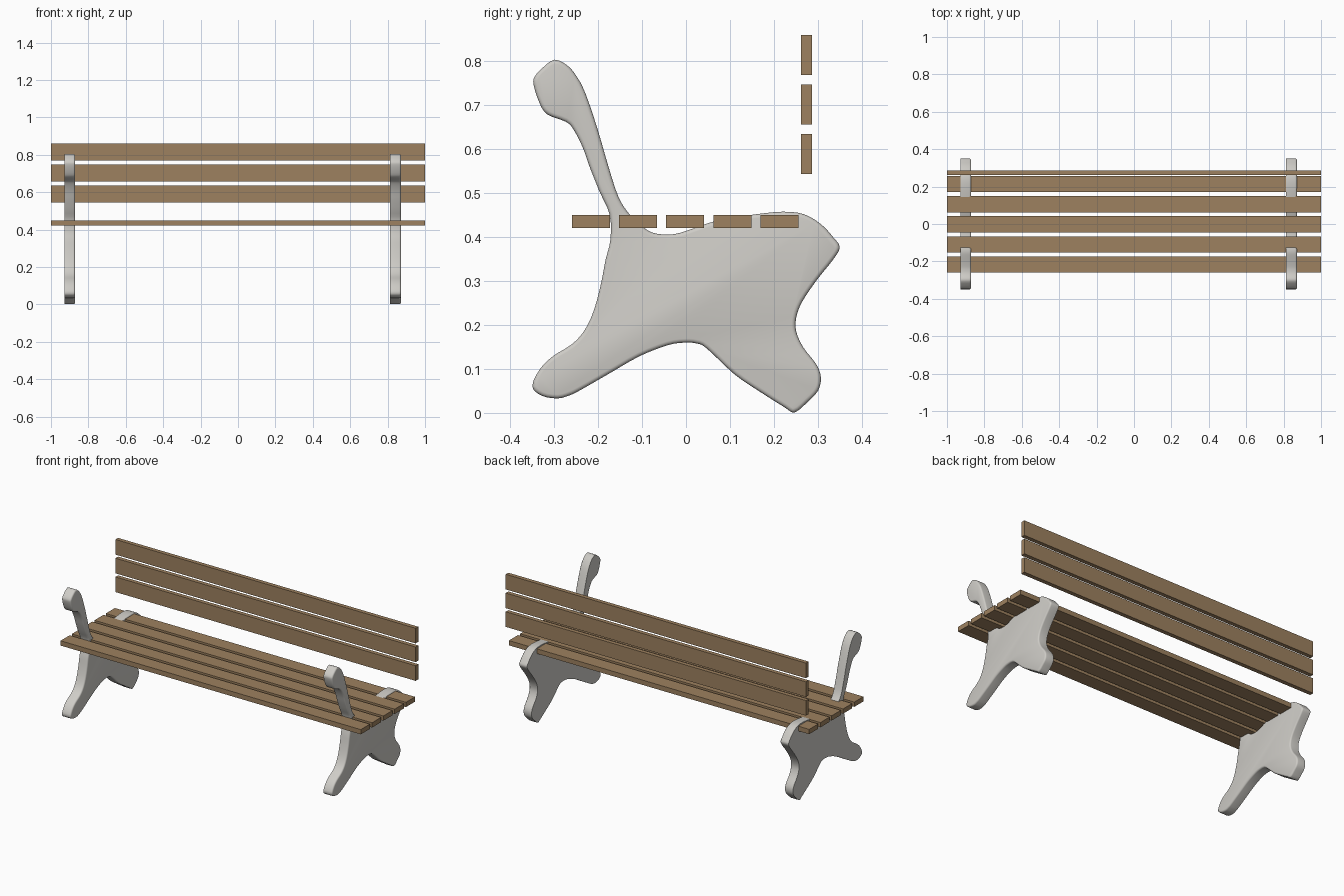
import bpy, bmesh
from mathutils import Vector

if "Cube" in bpy.data.objects:
    bpy.data.objects.remove(bpy.data.objects["Cube"])


def material(name, rgb):
    m = bpy.data.materials.new(name)
    m.diffuse_color = (*rgb, 1)
    m.use_nodes = True
    m.node_tree.nodes["Principled BSDF"].inputs["Base Color"].default_value = m.diffuse_color
    return m


wood = material("brown wood", (0.34, 0.22, 0.115))
stone = material("pale grey cast", (0.62, 0.605, 0.57))

# Side frame outline (y, z): handle, seat rest, back foot, arch, front foot
OUTLINE = [
    (-.299, .804), (-.269, .79), (-.247, .763), (-.228, .725), (-.201, .645),
    (-.176, .559), (-.153, .49), (-.126, .449), (-.094, .42), (-.067, .408),
    (-.026, .407), (.02, .421), (.065, .436), (.144, .45), (.219, .458),
    (.269, .452), (.308, .429), (.335, .4), (.35, .377), (.335, .349),
    (.299, .304), (.265, .254), (.251, .217), (.251, .185), (.267, .149),
    (.297, .11), (.307, .081), (.301, .051), (.276, .024), (.247, .001),
    (.224, .013), (.167, .049), (.11, .088), (.047, .147), (.024, .158),
    (-.003, .16), (-.042, .154), (-.106, .129), (-.174, .09), (-.242, .051),
    (-.265, .04), (-.292, .033), (-.328, .039), (-.35, .06), (-.333, .099),
    (-.303, .129), (-.26, .156), (-.231, .188), (-.21, .233), (-.194, .292),
    (-.183, .349), (-.172, .395), (-.174, .452), (-.197, .504), (-.219, .559),
    (-.235, .604), (-.256, .645), (-.274, .663), (-.315, .679), (-.333, .704),
    (-.347, .747), (-.344, .766), (-.326, .786),
]


def smooth_loop(points, steps=3):
    """Closed Catmull-Rom curve through the points."""
    p = [Vector(q) for q in points]
    n, out = len(p), []
    for i in range(n):
        a, b, c, d = p[i - 1], p[i], p[(i + 1) % n], p[(i + 2) % n]
        for k in range(steps):
            t = k / steps
            out.append(0.5 * (2 * b + (c - a) * t + (2 * a - 5 * b + 4 * c - d) * t**2
                              + (3 * b - a - 3 * c + d) * t**3))
    return out


def finish(bm, name, mat):
    bmesh.ops.recalc_face_normals(bm, faces=bm.faces)
    me = bpy.data.meshes.new(name)
    bm.to_mesh(me)
    bm.free()
    me.materials.append(mat)
    ob = bpy.data.objects.new(name, me)
    bpy.context.collection.objects.link(ob)
    return ob


def slat(name, y0, y1, z0, z1):
    bm = bmesh.new()
    bmesh.ops.create_cube(bm, size=1)
    for v in bm.verts:
        v.co = (v.co.x * 2, y0 + (v.co.y + .5) * (y1 - y0), z0 + (v.co.z + .5) * (z1 - z0))
    finish(bm, name, wood)


def side_frame(name, x0, x1):
    bm = bmesh.new()
    face = bm.faces.new([bm.verts.new((x0, q.x, q.y)) for q in smooth_loop(OUTLINE)])
    ext = bmesh.ops.extrude_face_region(bm, geom=[face], use_keep_orig=True)["geom"]
    bmesh.ops.translate(bm, vec=(x1 - x0, 0, 0),
                        verts=[g for g in ext if isinstance(g, bmesh.types.BMVert)])
    # soft rim on the +x face only, the other face stays crisp
    rim = [e for e in bm.edges if all(v.co.x > x1 - 1e-4 for v in e.verts)]
    bmesh.ops.bevel(bm, geom=rim, offset=0.009, segments=3, profile=0.5,
                    affect='EDGES', clamp_overlap=True)
    ob = finish(bm, name, stone)
    bpy.ops.object.select_all(action='DESELECT')
    ob.select_set(True)
    bpy.context.view_layer.objects.active = ob
    bpy.ops.object.shade_smooth_by_angle(angle=0.7)


# Cast side frames
side_frame("left_side_frame", -0.928, -0.871)
side_frame("right_side_frame", 0.814, 0.871)

# Seat slats
for i in range(5):
    y = -0.26 + i * 0.1075
    slat(f"seat_slat_{i + 1}", y, y + 0.0865, 0.421, 0.45)

# Backrest slats
for i in range(3):
    z = 0.544 + i * 0.1128
    slat(f"back_slat_{i + 1}", 0.262, 0.287, z, z + 0.091)
